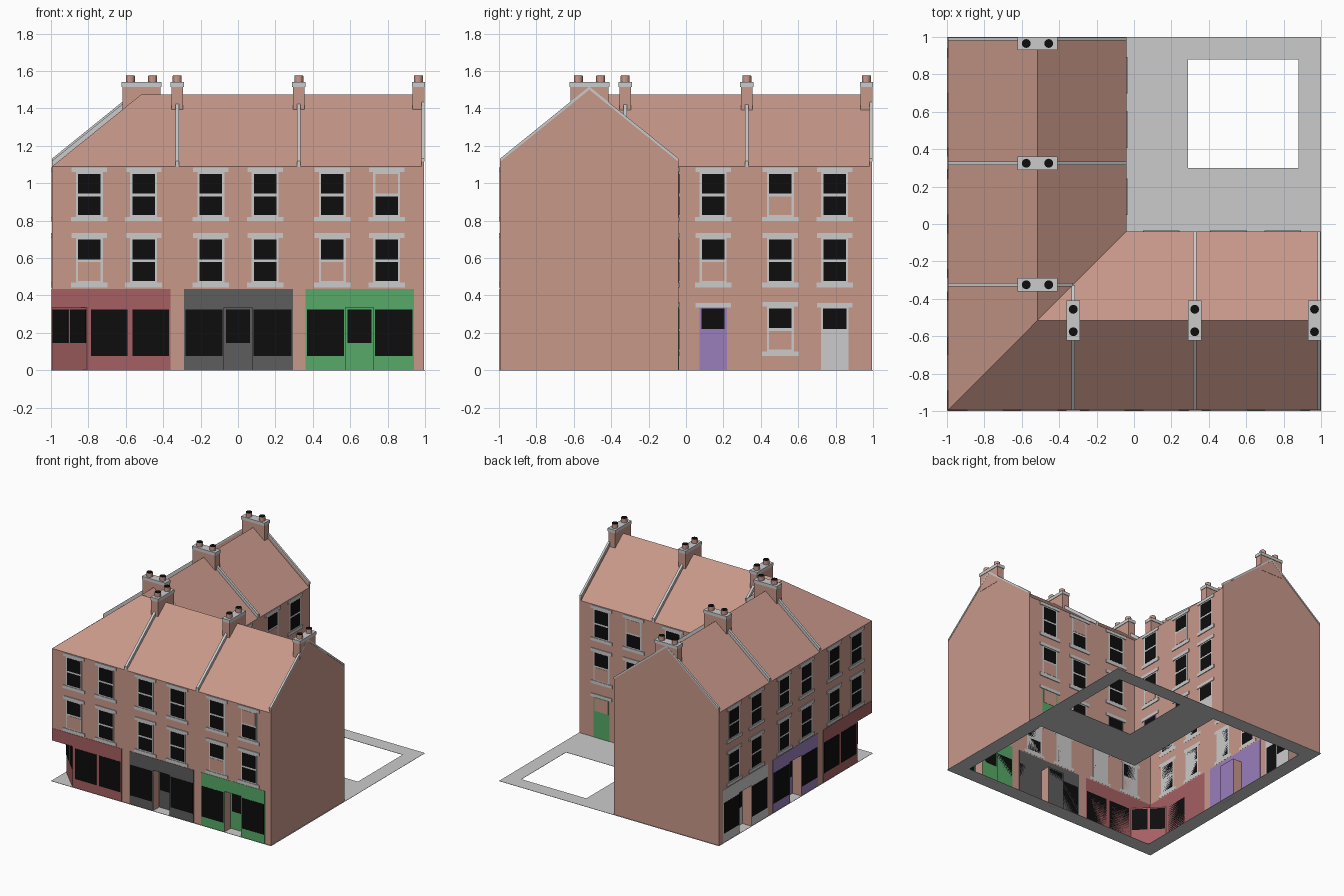
import bpy, bmesh, math
from mathutils import Matrix, Vector

if "Cube" in bpy.data.objects:
    bpy.data.objects.remove(bpy.data.objects["Cube"])

COLOURS = {
    "brick": (0.578, 0.314, 0.254), "pale_grey": (0.6, 0.6, 0.6),
    "black": (0.004, 0.004, 0.004), "dark_grey": (0.11, 0.11, 0.11),
    "green": (0.095, 0.4, 0.14), "red": (0.376, 0.117, 0.122),
    "purple": (0.314, 0.209, 0.497),
}
MATS = {}
for key, rgb in COLOURS.items():
    m = bpy.data.materials.new(key)
    m.use_nodes = True
    m.diffuse_color = (*rgb, 1)
    bsdf = m.node_tree.nodes["Principled BSDF"]
    bsdf.inputs["Base Color"].default_value = (*rgb, 1)
    bsdf.inputs["Roughness"].default_value = 0.9
    MATS[key] = m

W, B = 0.994, 0.04            # outer wall plane, courtyard wall plane
R = -(W + B) / 2              # ridge line
EAVES, RIDGE = 1.09, 1.475
DOOR_H, RECESS = 0.335, 0.08
parts = {}                    # (part name, colour) -> bmesh


def part(name, mat):
    return parts.setdefault((name, mat), bmesh.new())


def prism(name, mat, M, profile, u0, u1):
    """Extrude a (v, z) profile along u."""
    bm = part(name, mat)
    a = [bm.verts.new(M @ Vector((u0, v, z))) for v, z in profile]
    b = [bm.verts.new(M @ Vector((u1, v, z))) for v, z in profile]
    bm.faces.new(a)
    bm.faces.new(b[::-1])
    for i in range(len(a)):
        j = (i + 1) % len(a)
        bm.faces.new((a[j], a[i], b[i], b[j]))


def box(name, mat, M, u0, u1, v0, v1, z0, z1):
    prism(name, mat, M, [(v0, z0), (v1, z0), (v1, z1), (v0, z1)], u0, u1)


def plate(name, mat, wall, u0, u1, z0, z1, out=0.002):
    box(name, mat, wall, u0, u1, -0.001, out, z0, z1)


def finish(name, bm, mat):
    bmesh.ops.recalc_face_normals(bm, faces=bm.faces)
    me = bpy.data.meshes.new(name)
    bm.to_mesh(me)
    bm.free()
    me.materials.append(MATS[mat])
    ob = bpy.data.objects.new(name, me)
    bpy.context.collection.objects.link(ob)
    return ob


def window(wall, c, z, panes):
    """panes: B both sashes dark, U only upper, L only lower."""
    plate("window_frames", "pale_grey", wall, c - .072, c + .072, z + .02, z + .27)
    plate("window_sills", "pale_grey", wall, c - .098, c + .098, z, z + .025, .006)
    plate("window_lintels", "pale_grey", wall, c - .095, c + .095, z + .265, z + .29, .006)
    for lo, hi, codes in ((.035, .135, "BL"), (.15, .255, "BU")):
        mat = "black" if panes in codes else "brick"
        plate("window_panes_" + mat, mat, wall, c - .06, c + .06, z + lo, z + hi, .004)


def shop(name, wall, u0, u1, d, mat):
    """Shopfront with a recessed central door at d."""
    plate(name, mat, wall, u0, u1, DOOR_H, .435)
    for a, b in ((u0, d - .075), (d + .075, u1)):
        plate(name, mat, wall, a, b, 0, DOOR_H)
        plate("shop_glass", "black", wall, a + .008, b - .008, .075, .325, .004)
    back = wall @ Matrix.Translation((0, -RECESS, 0))
    plate(name + "_door", mat, back, d - .075, d + .075, 0, DOOR_H)
    plate("shop_door_glass", "black", back, d - .064, d + .064, .145, .325, .004)


def yard_door(wall, c, mat, glass):
    plate("yard_door_" + mat, mat, wall, c - .073, c + .073, 0, .335)
    plate("yard_fanlight_" + glass, glass, wall, c - .062, c + .062, .22, .33, .004)
    plate("window_lintels", "pale_grey", wall, c - .095, c + .095, .335, .36, .006)


# The two wings mirror each other across the diagonal
WING = Matrix.Identity(4)
SWAP = Matrix(((0, 1, 0, 0), (1, 0, 0, 0), (0, 0, 1, 0), (0, 0, 0, 1)))


def street(wing):
    return wing @ Matrix.Translation((0, -W, 0)) @ Matrix.Diagonal((1, -1, 1, 1))


def yard(wing):
    return wing @ Matrix.Translation((0, -B, 0))


# Main shell: L-shaped walls with a hipped corner roof
bm = bmesh.new()
plan = [(-W, -W), (W, -W), (W, -B), (-B, -B), (-B, W), (-W, W)]
lo = [bm.verts.new((x, y, 0)) for x, y in plan]
up = [bm.verts.new((x, y, EAVES)) for x, y in plan]
rg = [bm.verts.new((x, y, RIDGE)) for x, y in ((W, R), (R, R), (R, W))]
bm.faces.new(lo)
for i, apex in enumerate((None, rg[0], None, None, rg[2], None)):
    j = (i + 1) % 6
    bm.faces.new([lo[i], lo[j], up[j]] + ([apex] if apex else []) + [up[i]])
for a, b, c, d in ((0, 1, 0, 1), (2, 3, 1, 0), (3, 4, 2, 1), (5, 0, 1, 2)):
    bm.faces.new((up[a], up[b], rg[c], rg[d]))
shell = finish("walls_and_roof", bm, "brick")

# Cut the door recesses and the chamfered shop corner
for wing in (WING, SWAP):
    for d in (0, .65):
        box("cutter", "brick", wing, d - .075, d + .075, -1.1, RECESS - W, -.1, DOOR_H)
bm = part("cutter", "brick")
tri = [bm.verts.new((x, y, -.1)) for x, y in ((-1.1, -1.1), (-.7, -1.1), (-1.1, -.7))]
ext = bmesh.ops.extrude_face_region(bm, geom=[bm.faces.new(tri)], use_keep_orig=True)
bmesh.ops.translate(bm, vec=(0, 0, .1 + DOOR_H),
                    verts=[g for g in ext["geom"] if isinstance(g, bmesh.types.BMVert)])
cutter = finish("recess_cutter", parts.pop(("cutter", "brick")), "brick")
cutter.hide_render = True
mod = shell.modifiers.new("recesses", "BOOLEAN")
mod.operation, mod.solver, mod.object = "DIFFERENCE", "EXACT", cutter
bpy.context.view_layer.objects.active = shell
bpy.ops.object.modifier_apply(modifier=mod.name)
bpy.data.objects.remove(cutter)

# Leave the shell open underneath
bm = bmesh.new()
bm.from_mesh(shell.data)
bmesh.ops.delete(bm, geom=[f for f in bm.faces if all(v.co.z < .001 for v in f.verts)],
                 context="FACES")
bm.to_mesh(shell.data)
bm.free()

# Pavement ring and courtyard
for x0, x1, y0, y1 in ((-1, 1, -1, -.88), (-1, 1, .88, 1), (-1, -.88, -.88, .88),
                       (.88, 1, -.88, .88), (-B, .29, -B, .88), (.29, .88, -B, .3)):
    box("pavement", "pale_grey", WING, x0, x1, y0, y1, 0, .002)

# Street and courtyard elevations
COLS = (-.795, -.505, -.145, .145, .505, .795)
LEVELS = (.443, .795)
for wing, shops, faces, yards in (
        (WING, ("dark_grey", "green"), ("UBBBUB", "BBBBBL"), ("BBU", "BLB")),
        (SWAP, ("purple", "pale_grey"), ("BBBBBB", "BBBBBB"), ("UBB", "BUB"))):
    front, rear = street(wing), yard(wing)
    for z, f, r in zip(LEVELS, faces, yards):
        for c, p in zip(COLS, f):
            window(front, c, z, p)
        for c, p in zip(COLS[3:], r):
            window(rear, c, z, p)
    window(rear, .505, .075, "U")
    yard_door(rear, .145, shops[0], "black")
    yard_door(rear, .795, shops[1], "brick" if wing is WING else "black")
    shop("middle_shop_" + shops[0], front, -.29, .295, 0, shops[0])
    shop("end_shop_" + shops[1], front, .36, .94, .65, shops[1])
    # half of the corner shop
    plate("corner_shop", "red", front, -W, -.36, DOOR_H, .435)
    plate("corner_shop", "red", front, -.806, -.36, 0, DOOR_H)
    for a, b in ((-.785, -.59), (-.565, -.37)):
        plate("shop_glass", "black", front, a, b, .075, .325, .004)

# Chamfered corner doors
corner = Matrix.Translation((-.9, -.9, 0)) @ Matrix.Rotation(math.radians(135), 4, "Z")
plate("corner_doors", "red", corner, -.133, .133, 0, DOOR_H)
for s in (-1, 1):
    plate("shop_door_glass", "black", corner, *sorted((s * .008, s * .125)), .145, .325, .004)


# Roof copings, chimneys and pots
def coping(name, mat, wing, u0, u1, v_end, base, top):
    pts = []
    for v in (v_end[0], R, v_end[1]):
        pts.append((v, RIDGE - abs(v - R) * (RIDGE - EAVES) / (R + W)))
    prism(name, mat, wing, [(v, z + base) for v, z in pts]
          + [(v, z + top) for v, z in pts[::-1]], u0, u1)


for wing in (WING, SWAP):
    for c, valley in ((-.325, -.325), (.325, -B)):
        coping("party_copings", "pale_grey", wing, c - .01, c + .01, (-W, valley), -.005, .03)
    coping("gable_parapets", "brick", wing, W - .012, W, (-W, -B), -.01, .025)
    coping("gable_copings", "pale_grey", wing, W - .014, W + .003, (-W, -B), .025, .042)
    for c in (-.325, .325, .965):
        mid = -.516
        box("chimney_stacks", "brick", wing, c - .031, c + .031, mid - .102, mid + .102, 1.385, 1.516)
        box("chimney_caps", "pale_grey", wing, c - .035, c + .035, mid - .106, mid + .106, 1.515, 1.54)
        for s in (-1, 1):
            for name, mat, r, z, h in (("chimney_pots", "brick", .024, 1.555, .036),
                                       ("chimney_pot_mouths", "black", .023, 1.574, .004)):
                bmesh.ops.create_cone(
                    part(name, mat), cap_ends=True, segments=12, radius1=r, radius2=r, depth=h,
                    matrix=Matrix.Translation(wing @ Vector((c, mid + s * .06, z))))

for (name, mat), bm in parts.items():
    finish(name, bm, mat)
